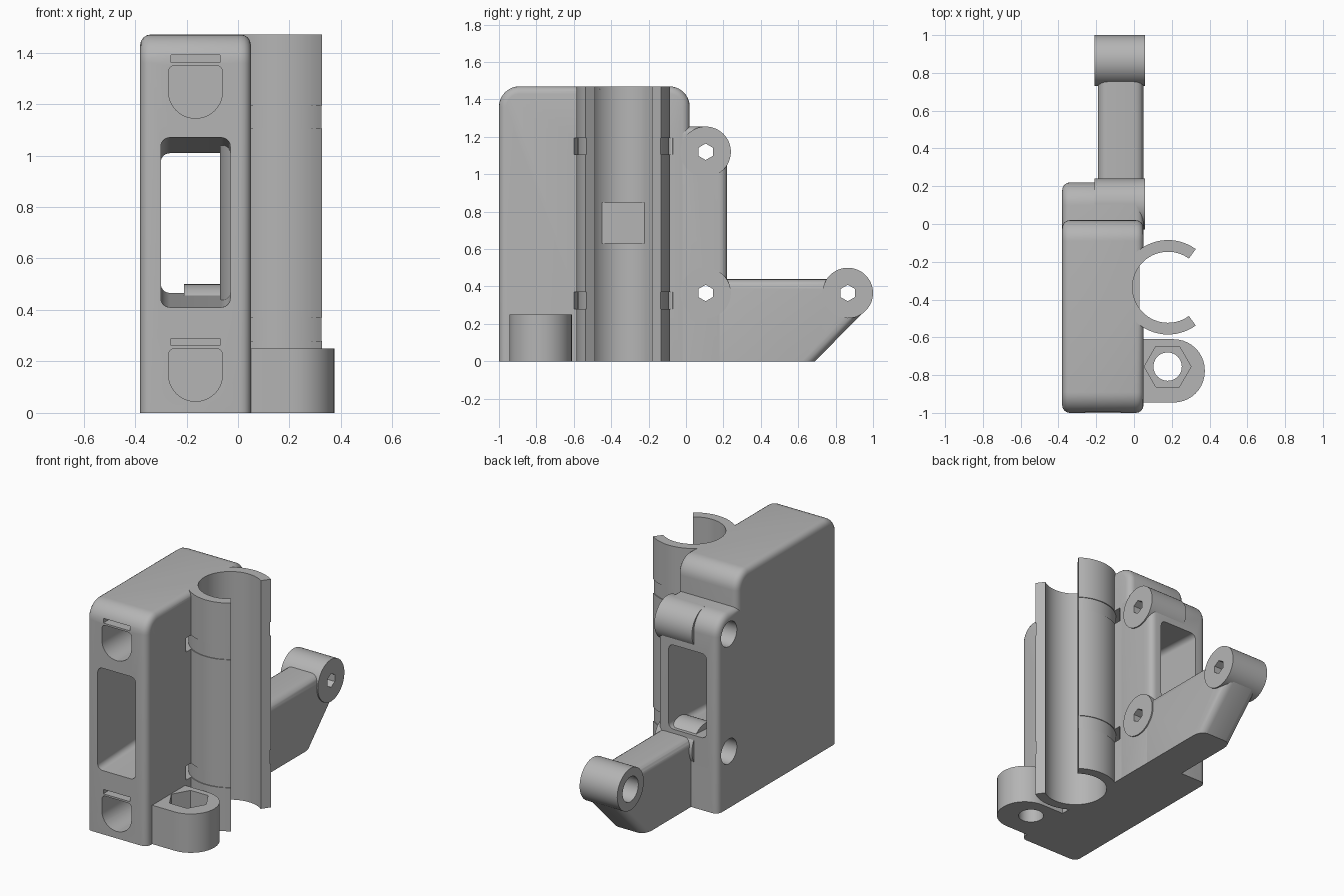
import bpy, bmesh
from math import sin, cos, pi, radians
from mathutils import Vector

if "Cube" in bpy.data.objects:
    bpy.data.objects.remove(bpy.data.objects["Cube"], do_unlink=True)

grey = bpy.data.materials.new("plain grey")
grey.use_nodes = True
grey.diffuse_color = (0.46, 0.46, 0.46, 1)
grey.node_tree.nodes["Principled BSDF"].inputs["Base Color"].default_value = (0.46, 0.46, 0.46, 1)


# ---- profile helpers ----
def rounded(corners, steps=10):
    """Corners are (a, b, radius); fillets each one that has a radius."""
    out = []
    for i, (a, b, r) in enumerate(corners):
        p = Vector((a, b))
        if r == 0:
            out.append(p)
            continue
        u = (Vector(corners[i - 1][:2]) - p).normalized()
        v = (Vector(corners[(i + 1) % len(corners)][:2]) - p).normalized()
        for k in range(steps + 1):
            t = k / steps * pi / 2
            out.append(p + r * u * (1 - sin(t)) + r * v * (1 - cos(t)))
    return out


def rect(a0, a1, b0, b1, low=0, high=0):
    return rounded([(a0, b0, low), (a1, b0, low), (a1, b1, high), (a0, b1, high)])


def disc(a, b, r, n=48, turn=0):
    return [(a + r * cos(turn + 2 * pi * k / n), b + r * sin(turn + 2 * pi * k / n)) for k in range(n)]


def c_shape(a, b, inner, outer, start, n=48):
    angles = [radians(start + (360 - 2 * start) * k / n) for k in range(n + 1)]
    return ([(a + outer * cos(t), b + outer * sin(t)) for t in angles]
            + [(a + inner * cos(t), b + inner * sin(t)) for t in reversed(angles)])


def prism(name, pts, axis, lo, hi, end_pts=None, bevel=0, segments=4):
    """Extrude a profile along an axis, optionally easing the end edges above the base."""
    place = {"x": lambda p, d: (d, p[0], p[1]),
             "y": lambda p, d: (p[0], d, p[1]),
             "z": lambda p, d: (p[0], p[1], d)}[axis]
    bm = bmesh.new()
    first = [bm.verts.new(place(p, lo)) for p in pts]
    last = [bm.verts.new(place(p, hi)) for p in (end_pts or pts)]
    caps = [bm.faces.new(first), bm.faces.new(last)]
    for i in range(len(pts)):
        bm.faces.new((first[i - 1], first[i], last[i], last[i - 1]))
    bmesh.ops.recalc_face_normals(bm, faces=bm.faces)
    if bevel:
        edges = [e for f in caps for e in f.edges if max(v.co.z for v in e.verts) > 0.001]
        bmesh.ops.bevel(bm, geom=edges, offset=bevel, segments=segments, profile=0.5,
                        affect='EDGES', clamp_overlap=False)
    mesh = bpy.data.meshes.new(name)
    bm.to_mesh(mesh)
    bm.free()
    mesh.materials.append(grey)
    ob = bpy.data.objects.new(name, mesh)
    bpy.context.collection.objects.link(ob)
    return ob


def cut(cutter, *parts):
    for part in parts:
        mod = part.modifiers.new("cut", 'BOOLEAN')
        mod.operation = 'DIFFERENCE'
        mod.solver = 'EXACT'
        mod.object = cutter
        bpy.context.view_layer.objects.active = part
        bpy.ops.object.modifier_apply(modifier=mod.name)
    bpy.data.objects.remove(cutter, do_unlink=True)


# ---- main housing and rear block ----
housing = prism("housing", rect(-1, 0.02, 0, 1.47, 0, 0.11), "x", -0.38, 0.05, bevel=0.04)
rear_block = prism("rear_block", rounded([(-0.1, 0, 0), (0.22, 0, 0), (0.22, 1.255, 0.12), (-0.1, 1.255, 0)]),
                   "x", -0.38, 0.05, bevel=0.04)

# ---- rear arm with slanted underside ----
arm = prism("rear_arm", [(0.1, 0), (0.69, 0), (0.975, 0.29), (0.9, 0.44), (0.1, 0.44)],
            "x", -0.19, 0.05, bevel=0.05)

# ---- hinge barrels ----
hinges = {"upper_barrel": (0.105, 1.12), "lower_barrel": (0.105, 0.365), "arm_barrel": (0.865, 0.365)}
barrels = {name: prism(name, disc(y, z, 0.135), "x", -0.21, 0.058) for name, (y, z) in hinges.items()}

# ---- tube clip ----
CX, CY = 0.18, -0.335
clip = prism("tube_clip", c_shape(CX, CY, 0.188, 0.25, 54), "z", 0, 1.47)
cut(prism("bore", disc(CX, CY, 0.188, 64), "z", -0.1, 1.6), housing)
for z in (0.28, 1.105):
    cut(prism("tie_groove", c_shape(CX, CY, 0.245, 0.295, 30), "z", z, z + 0.09), clip, housing)
prism("clip_pad", rect(-0.03, 0.03, -0.47, -0.2), "z", 0.63, 0.85)

# ---- nut lug ----
lug = prism("nut_lug", rounded([(0, -0.945, 0), (0.375, -0.945, 0.165), (0.375, -0.61, 0.165), (0, -0.61, 0)]),
            "z", 0, 0.25)
cut(prism("nut_recess", disc(0.178, -0.755, 0.124, 6), "z", 0.12, 0.4), lug)
cut(prism("bolt_hole", disc(0.178, -0.755, 0.075), "z", -0.1, 0.3), lug)

# ---- tapered window through the housing ----
cut(prism("window", rect(-0.3, -0.03, 0.41, 1.07, 0.035, 0.035), "y", -1.01, 0.3,
          rect(-0.3, -0.03, 0.47, 1.005, 0.035, 0.035)),
    housing, rear_block, barrels["upper_barrel"])

# ---- front pockets and strap slots ----
for z in (0.045, 1.145):
    cut(prism("pocket", rect(-0.27, -0.06, z, z + 0.205, 0.104, 0.025), "y", -1.1, -0.6), housing)
    cut(prism("slot", rect(-0.26, -0.07, z + 0.217, z + 0.245), "y", -1.1, -0.88), housing)

# ---- hinge bores: round from one side, hexagonal on the other ----
for name, (y, z) in hinges.items():
    hosts = [barrels[name], arm if name == "arm_barrel" else rear_block]
    if name != "arm_barrel":
        hosts.append(housing)
    if name == "lower_barrel":
        hosts.append(arm)
    cut(prism("round_bore", disc(y, z, 0.08, 32), "x", -0.5, -0.06), *hosts)
    cut(prism("hex_bore", disc(y, z, 0.044, 6, pi / 2), "x", -0.3, 0.2), *hosts)

# ---- smooth shading with crisp edges ----
bpy.ops.object.select_all(action='DESELECT')
for ob in bpy.context.collection.objects:
    if ob.type == 'MESH' and ob.data.materials and ob.data.materials[0] == grey:
        ob.select_set(True)
        bpy.context.view_layer.objects.active = ob
bpy.ops.object.shade_smooth_by_angle(angle=radians(30))
